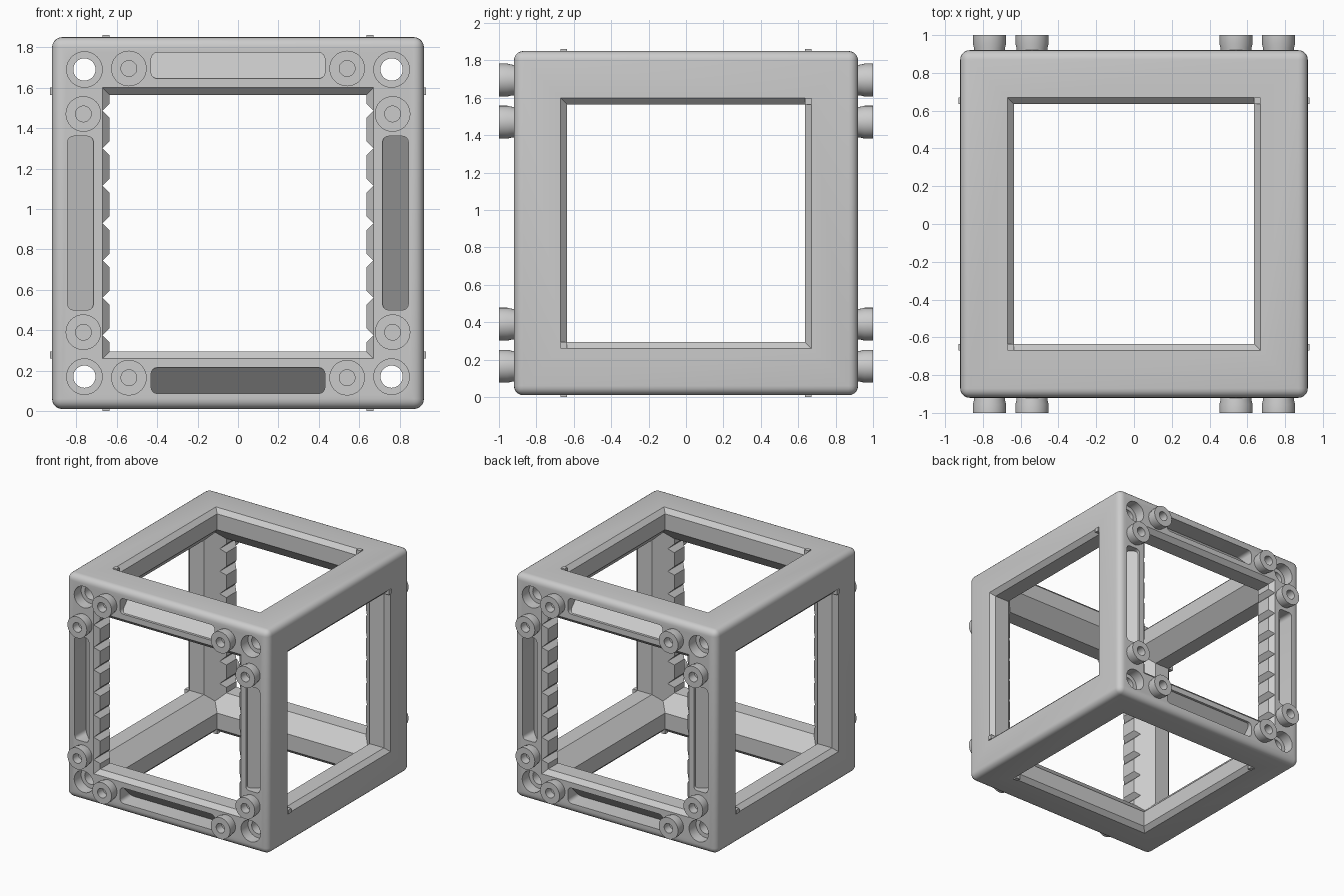
import bpy, bmesh, math
from mathutils import Matrix, Vector

if "Cube" in bpy.data.objects:
    bpy.data.objects.remove(bpy.data.objects["Cube"])

H = 0.92        # half size of the cube
W = 0.635       # half size of the window openings
CZ = 0.93       # height of the cube centre
INNER = 0.12    # chamfer on the inside edge of every bar
LIP = 0.035     # chamfer round each window


def frame(u, v, w):
    return Matrix((u, v, w)).transposed().to_4x4()


# Local frames: w points out of the face, u right, v up
Y_FACES = {"front": frame((1, 0, 0), (0, 0, 1), (0, -1, 0)),
           "back": frame((-1, 0, 0), (0, 0, 1), (0, 1, 0))}
OPEN_FACES = {"right": frame((0, 1, 0), (0, 0, 1), (1, 0, 0)),
              "left": frame((0, -1, 0), (0, 0, 1), (-1, 0, 0)),
              "top": frame((1, 0, 0), (0, 1, 0), (0, 0, 1)),
              "bottom": frame((1, 0, 0), (0, -1, 0), (0, 0, -1))}


def finish(bm, name):
    bmesh.ops.recalc_face_normals(bm, faces=bm.faces)
    me = bpy.data.meshes.new(name)
    bm.to_mesh(me)
    bm.free()
    ob = bpy.data.objects.new(name, me)
    ob.location.z = CZ
    bpy.context.collection.objects.link(ob)
    return ob


def box(bm, size, mat):
    return bmesh.ops.create_cube(bm, size=1, matrix=mat @ Matrix.Diagonal((*size, 1)))["verts"]


def lathe(bm, profile, mat, steps=32):
    part = bmesh.new()
    vs = [part.verts.new((r, 0, z)) for r, z in profile]
    es = [part.edges.new(p) for p in zip(vs, vs[1:])]
    bmesh.ops.spin(part, geom=vs + es, cent=(0, 0, 0), axis=(0, 0, 1),
                   angle=2 * math.pi, steps=steps)
    bmesh.ops.remove_doubles(part, verts=part.verts, dist=1e-5)
    part.transform(mat)
    tmp = bpy.data.meshes.new("lathe_part")
    part.to_mesh(tmp)
    part.free()
    bm.from_mesh(tmp)
    bpy.data.meshes.remove(tmp)


def smooth(ob):
    bpy.ops.object.select_all(action='DESELECT')
    ob.select_set(True)
    bpy.context.view_layer.objects.active = ob
    bpy.ops.object.shade_smooth_by_angle(angle=math.radians(30))


# Solid cube with rounded outer edges
bm = bmesh.new()
box(bm, (2 * H,) * 3, Matrix())
bmesh.ops.bevel(bm, geom=bm.edges[:], offset=0.05, segments=5, profile=0.5, affect='EDGES')
cube = finish(bm, "cube_frame")


def cut(bm, name):
    cutter = finish(bm, name)
    cutter.hide_render = True
    mod = cube.modifiers.new(name, 'BOOLEAN')
    mod.operation, mod.solver, mod.object = 'DIFFERENCE', 'EXACT', cutter
    bpy.context.view_layer.objects.active = cube
    bpy.ops.object.modifier_apply(modifier=name)
    bpy.data.objects.remove(cutter)


# Square windows through all three axes
for i in range(3):
    size = [2 * W] * 3
    size[i] = 3
    bm = bmesh.new()
    box(bm, size, Matrix())
    cut(bm, "window_cutter")

# Twelve-sided cavity that chamfers the inside edges of the bars
bm = bmesh.new()
c = 2 * W + INNER
for i in range(3):
    for s in (-c, c):
        p = Vector()
        p[i] = s
        bm.verts.new(p)
for x in (-c, c):
    for y in (-c, c):
        for z in (-c, c):
            bm.verts.new((x / 2, y / 2, z / 2))
bmesh.ops.convex_hull(bm, input=bm.verts)
bmesh.ops.dissolve_limit(bm, angle_limit=0.01, verts=bm.verts, edges=bm.edges)
cut(bm, "cavity_cutter")

# Sloped lip round each window
bm = bmesh.new()
for mat in [*Y_FACES.values(), *OPEN_FACES.values()]:
    d = 0.01
    bmesh.ops.create_cone(
        bm, cap_ends=True, segments=4, depth=LIP + 2 * d,
        radius1=(W - d) * math.sqrt(2), radius2=(W + LIP + d) * math.sqrt(2),
        matrix=mat @ Matrix.Translation((0, 0, H - LIP / 2)) @ Matrix.Rotation(math.pi / 4, 4, 'Z'))
cut(bm, "lip_cutter")

# V notches along the upright bars
bm = bmesh.new()
for s in (-1, 1):
    for k in range(-3, 4):
        box(bm, (0.05, 2, 0.05), Matrix.Translation((s * W, 0, k * 0.185))
            @ Matrix.Rotation(math.pi / 4, 4, 'Y'))
cut(bm, "notch_cutter")

# Counterbored corner holes, running front to back
bm = bmesh.new()
bore = [(0, -1), (0.088, -1), (0.088, -0.83), (0.055, -0.83),
        (0.055, 0.83), (0.088, 0.83), (0.088, 1), (0, 1)]
for x in (-0.76, 0.76):
    for z in (-0.76, 0.76):
        lathe(bm, bore, Matrix.Translation((x, 0, z)) @ Y_FACES["front"])
cut(bm, "corner_hole_cutter")

# Rounded slots with sloping floors on the front and back bars
bm = bmesh.new()
R, HU, V0, V1 = 0.03, 0.43, 0.715, 0.843
outline = []
for q, (u, v) in enumerate([(HU - R, V1 - R), (R - HU, V1 - R), (R - HU, V0 + R), (HU - R, V0 + R)]):
    for k in range(5):
        a = (q + k / 4) * math.pi / 2
        outline.append((u + R * math.cos(a), v + R * math.sin(a)))
for mat in Y_FACES.values():
    for q in range(4):
        m = mat @ Matrix.Rotation(q * math.pi / 2, 4, 'Z')
        outer = [bm.verts.new(m @ Vector((u, v, 1))) for u, v in outline]
        floor = [bm.verts.new(m @ Vector((u, v, H - 0.02 - (v - V0)))) for u, v in outline]
        bm.faces.new(outer)
        bm.faces.new(floor[::-1])
        for i in range(len(outline)):
            j = (i + 1) % len(outline)
            bm.faces.new((outer[i], floor[i], floor[j], outer[j]))
cut(bm, "slot_cutter")
smooth(cube)

# Hollow round studs, two beside every corner hole
stud = [(0, 0.89), (0.08, 0.89), (0.082, 0.93), (0.088, 0.955), (0.088, 1.0),
        (0.039, 1.0), (0.039, 0.93), (0, 0.93)]
for name, mat in Y_FACES.items():
    bm = bmesh.new()
    for a, b in ((0.54, 0.765), (0.765, 0.54)):
        for su in (-1, 1):
            for sv in (-1, 1):
                lathe(bm, stud, mat @ Matrix.Translation((su * a, sv * b, 0)))
    smooth(finish(bm, name + "_studs"))

# Small corner blocks in two opposite corners of each plain window
for name, mat in OPEN_FACES.items():
    bm = bmesh.new()
    for s in (-1, 1):
        p = s * (W + LIP / 2)
        box(bm, (LIP, LIP, 0.06), mat @ Matrix.Translation((p, p, CZ - 0.03)))
    finish(bm, name + "_corner_blocks")
